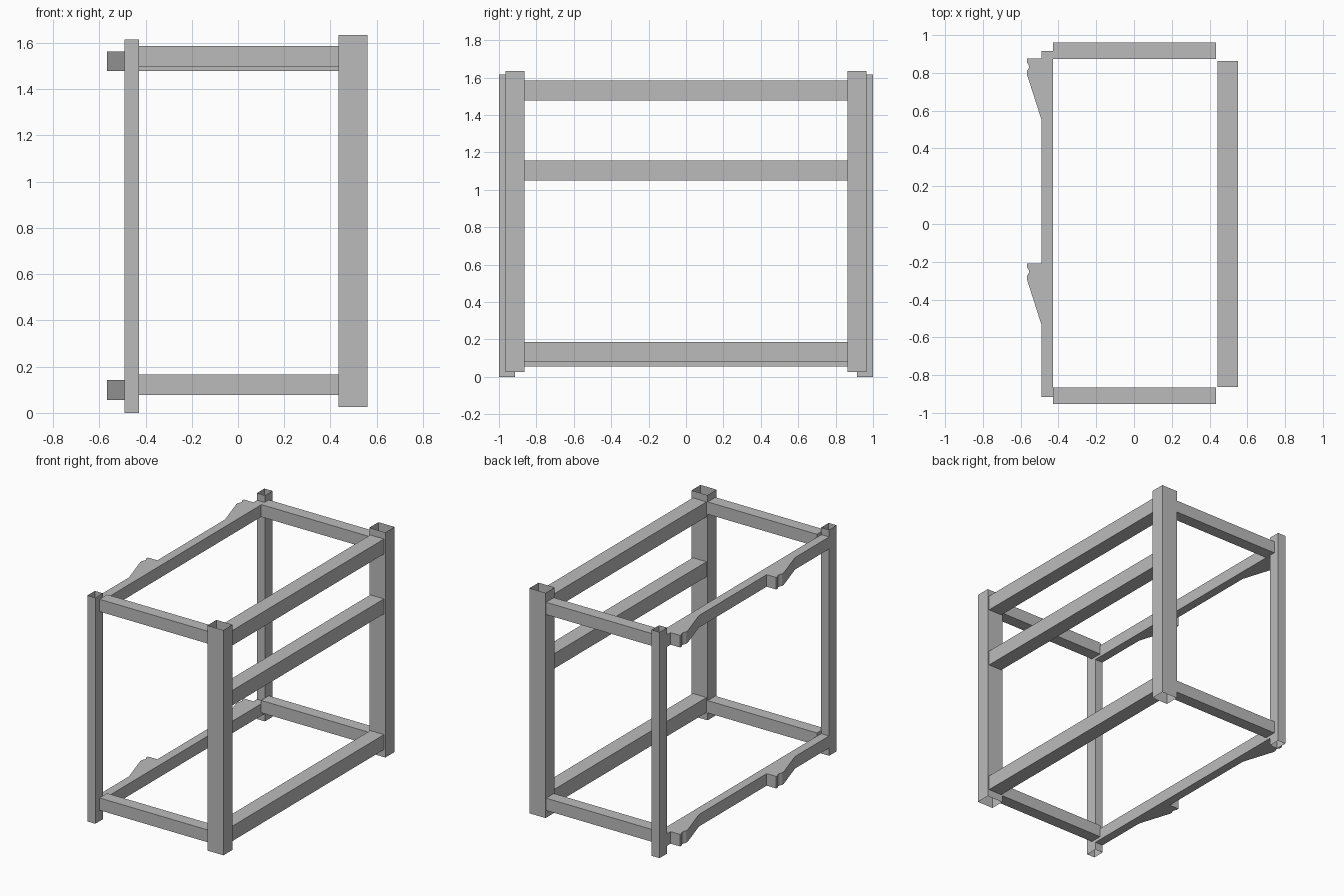
import bpy, bmesh

cube = bpy.data.objects.get("Cube")
if cube:
    bpy.data.objects.remove(cube, do_unlink=True)

grey = bpy.data.materials.new("steel grey")
grey.use_nodes = True
colour = (0.5, 0.5, 0.5, 1)
grey.diffuse_color = colour
grey.node_tree.nodes["Principled BSDF"].inputs["Base Color"].default_value = colour


def prism(name, outline, bottom, top, capped=True):
    """Extrude an outline in plan between two heights, optionally as an open tube."""
    bm = bmesh.new()
    low = [bm.verts.new((x, y, bottom)) for x, y in outline]
    high = [bm.verts.new((x, y, top)) for x, y in outline]
    n = len(outline)
    for i in range(n):
        j = (i + 1) % n
        bm.faces.new((low[i], low[j], high[j], high[i]))
    if capped:
        bm.faces.new(low[::-1])
        bm.faces.new(high)
    mesh = bpy.data.meshes.new(name)
    bm.to_mesh(mesh)
    bm.free()
    mesh.materials.append(grey)
    obj = bpy.data.objects.new(name, mesh)
    bpy.context.collection.objects.link(obj)
    return obj


def bar(name, xs, ys, zs, capped=True):
    (x0, x1), (y0, y1) = sorted(xs), sorted(ys)
    return prism(name, [(x0, y0), (x1, y0), (x1, y1), (x0, y1)], *zs, capped)


# Upright posts: open square tubes, thin on one side and thick on the other
for end, s in (("front", -1), ("back", 1)):
    bar(end + "_thin_post", (-0.491, -0.428), (s * 0.915, s), (0, 1.615), False)
    bar(end + "_thick_post", (0.434, 0.561), (s * 0.863, s * 0.966), (0.026, 1.635), False)

# Short cross rails at the two ends
across = (-0.43, 0.434)
bar("front_upper_rail", across, (-0.952, -0.865), (1.498, 1.586))
bar("front_lower_rail", across, (-0.952, -0.865), (0.078, 0.166))
bar("back_upper_rail", across, (0.873, 0.96), (1.478, 1.566))
bar("back_lower_rail", across, (0.873, 0.96), (0.078, 0.166))

# Long rails between the thick posts
for level, z in (("lower", 0.08), ("middle", 1.05), ("upper", 1.478)):
    bar(level + "_long_rail", (0.442, 0.55), (-0.863, 0.863), (z, z + 0.107))

# Long rails between the thin posts, each with two tapered, notched brackets
bracket = [(0, 0), (-0.075, 0), (-0.075, -0.02), (-0.066, -0.035), (-0.066, -0.05),
           (-0.075, -0.065), (-0.075, -0.085), (0, -0.32)]
for level, z in (("lower", 0.056), ("upper", 1.478)):
    bar(level + "_thin_rail", (-0.491, -0.428), (-0.915, 0.915), (z, z + 0.086))
    for end, y in (("front", -0.21), ("back", 0.875)):
        outline = [(-0.491 + dx, y + dy) for dx, dy in bracket]
        prism(level + "_" + end + "_bracket", outline, z, z + 0.086)
